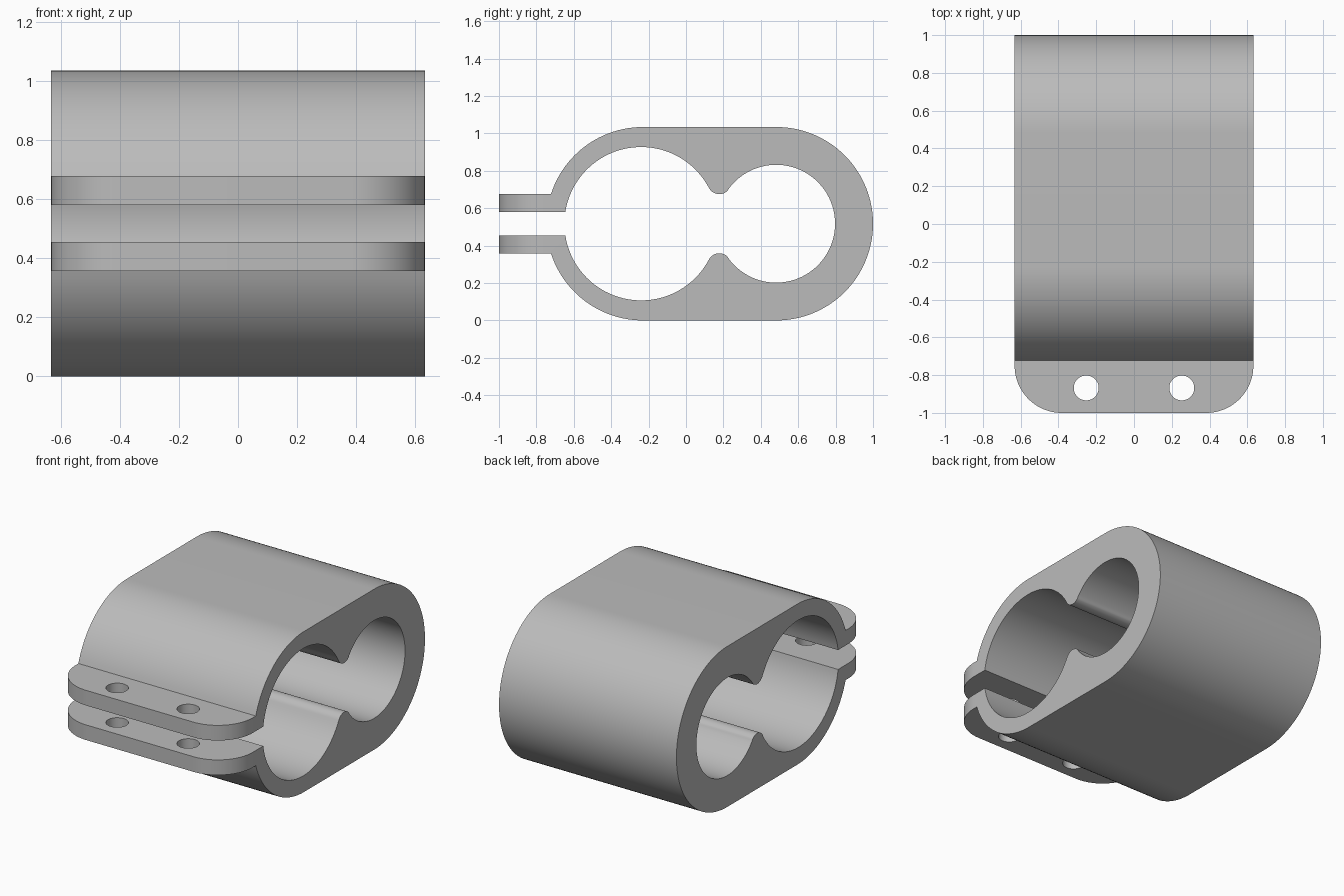
import bpy, bmesh
from math import sin, cos, atan2, asin, pi, hypot, radians

cube = bpy.data.objects.get("Cube")
if cube:
    bpy.data.objects.remove(cube, do_unlink=True)

HALF_WIDTH = 0.632
MID = 0.517                       # mid height, also the outer radius
FRONT_OUT, BACK_OUT = -0.23, 0.483
BIG_Y, BIG_R = -0.24, 0.41        # large bore
SMALL_Y, SMALL_R = 0.482, 0.315   # small bore
GAP, TAB = 0.0625, 0.16           # tab inner and outer heights from the middle

grey = bpy.data.materials.new("plain grey")
grey.use_nodes = True
colour = (0.5, 0.5, 0.5, 1)
grey.diffuse_color = colour
grey.node_tree.nodes["Principled BSDF"].inputs["Base Color"].default_value = colour


def arc(y, h, r, a, b, n):
    return [(y + r * cos(a + (b - a) * i / n), h + r * sin(a + (b - a) * i / n))
            for i in range(n + 1)]


# Outer half profile, from the tab tip over the top to the back
outer = [(-1, TAB)]
outer += arc(FRONT_OUT, 0, MID, pi - asin(TAB / MID), pi / 2, 24)
outer += arc(BACK_OUT, 0, MID, pi / 2, 0, 32)

# Inner half profile: small bore, rounded ridge, large bore, tab gap
ridge_y, ridge_h = 0.178, 0.2207
ridge_r = hypot(ridge_y - BIG_Y, ridge_h) - BIG_R
to_small = atan2(ridge_h, ridge_y - SMALL_Y)
to_big = atan2(ridge_h, ridge_y - BIG_Y)
inner = arc(SMALL_Y, 0, SMALL_R, 0, to_small, 40)
inner += arc(ridge_y, ridge_h, ridge_r, to_small - pi, to_big - pi, 16)[1:]
inner += arc(BIG_Y, 0, BIG_R, to_big, pi - asin(GAP / BIG_R), 40)[1:]
inner += [(-1, GAP)]


def mirror(points):
    return [(y, -h) for y, h in points]


profile = outer + mirror(outer)[-2::-1] + mirror(inner)[::-1] + inner[1:]

# Extrude the profile across the width
bm = bmesh.new()
face = bm.faces.new([bm.verts.new((-HALF_WIDTH, y, MID + h)) for y, h in profile])
ext = bmesh.ops.extrude_face_region(bm, geom=[face])
bmesh.ops.translate(bm, vec=(2 * HALF_WIDTH, 0, 0),
                    verts=[v for v in ext["geom"] if isinstance(v, bmesh.types.BMVert)])
bmesh.ops.recalc_face_normals(bm, faces=bm.faces[:])

# Round the tab corners
corners = [e for e in bm.edges
           if all(v.co.y < -0.99 for v in e.verts)
           and abs(e.verts[0].co.x - e.verts[1].co.x) < 0.01]
bmesh.ops.bevel(bm, geom=corners, offset=0.25, segments=20, profile=0.5,
                affect='EDGES', clamp_overlap=False)
mesh = bpy.data.meshes.new("double_tube_clamp")
bm.to_mesh(mesh)
bm.free()
mesh.materials.append(grey)
clamp = bpy.data.objects.new("double_tube_clamp", mesh)
bpy.context.collection.objects.link(clamp)

# Bolt holes through both tabs
for x in (-0.253, 0.253):
    bpy.ops.mesh.primitive_cylinder_add(vertices=48, radius=0.066, depth=1,
                                        location=(x, -0.868, MID))
    cutter = bpy.context.object
    cutter.name = "bolt_hole_cutter"
    cutter.hide_render = True
    cutter.data.materials.append(grey)
    bpy.ops.object.select_all(action='DESELECT')
    clamp.select_set(True)
    bpy.context.view_layer.objects.active = clamp
    cut = clamp.modifiers.new("bolt_hole", 'BOOLEAN')
    cut.operation, cut.solver, cut.object = 'DIFFERENCE', 'EXACT', cutter
    bpy.ops.object.modifier_apply(modifier=cut.name)
    bpy.data.objects.remove(cutter, do_unlink=True)

bpy.ops.object.shade_smooth_by_angle(angle=radians(30))
